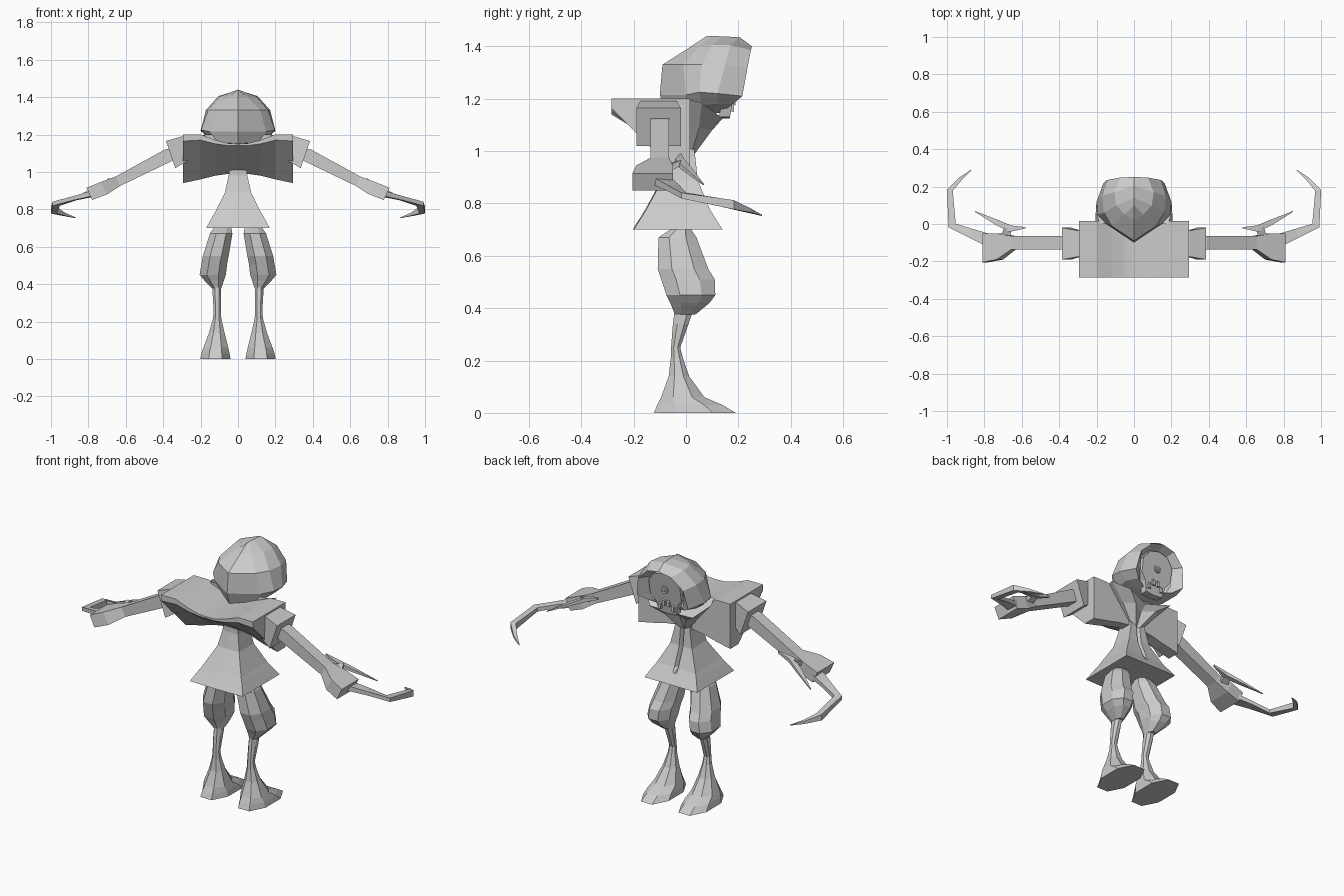
import bpy, bmesh, math
from mathutils import Vector

grey = bpy.data.materials.new("plain_grey")
grey.diffuse_color = (0.6, 0.6, 0.6, 1)


def finish(name, bm, mirror=True):
    bmesh.ops.remove_doubles(bm, verts=bm.verts, dist=0.0005)
    bmesh.ops.recalc_face_normals(bm, faces=bm.faces)
    me = bpy.data.meshes.new(name)
    bm.to_mesh(me)
    bm.free()
    me.materials.append(grey)
    ob = bpy.data.objects.new(name, me)
    bpy.context.collection.objects.link(ob)
    if mirror:
        mod = ob.modifiers.new("mirror", "MIRROR")
        mod.use_clip = True
    return ob


def loft(name, rings, closed=True, cap_start=True, cap_end=True, mirror=True):
    """Skin a list of equal-length point rings."""
    bm = bmesh.new()
    vs = [[bm.verts.new(p) for p in r] for r in rings]
    n = len(vs[0])
    for a, b in zip(vs, vs[1:]):
        for i in range(n if closed else n - 1):
            j = (i + 1) % n
            bm.faces.new((a[i], a[j], b[j], b[i]))
    if cap_start:
        bm.faces.new(vs[0])
    if cap_end:
        bm.faces.new(vs[-1])
    return finish(name, bm, mirror)


def octagon(z, x0, x1, y0, y1, c=0.28):
    dx, dy = (x1 - x0) * c, (y1 - y0) * c
    return [(x0 + dx, y0, z), (x1 - dx, y0, z), (x1, y0 + dy, z), (x1, y1 - dy, z),
            (x1 - dx, y1, z), (x0 + dx, y1, z), (x0, y1 - dy, z), (x0, y0 + dy, z)]


def blade(name, path):
    """Tapering four-sided claw; path holds (x, y, z, width, height)."""
    pts = [Vector(p[:3]) for p in path]
    rings = []
    for i, p in enumerate(path):
        t = pts[min(i + 1, len(pts) - 1)] - pts[max(i - 1, 0)]
        side = t.cross(Vector((0, 0, 1))).normalized() * p[3] / 2
        up = Vector((0, 0, p[4] / 2))
        rings.append([pts[i] + side + up, pts[i] - side + up,
                      pts[i] - side - up, pts[i] + side - up])
    return loft(name, rings)


# Baggy breeches, shin and foot
loft("breeches", [octagon(*s) for s in (
    (0.70, 0.035, 0.13, -0.06, 0.02), (0.67, 0.03, 0.15, -0.105, 0.04),
    (0.55, 0.05, 0.188, -0.108, 0.085), (0.51, 0.058, 0.195, -0.095, 0.11),
    (0.45, 0.065, 0.205, -0.075, 0.112), (0.42, 0.075, 0.18, -0.06, 0.09),
    (0.375, 0.09, 0.135, -0.042, 0.035))])
loft("shin_and_foot", [octagon(*s) for s in (
    (0.40, 0.09, 0.135, -0.042, 0.03), (0.34, 0.09, 0.135, -0.05, 0.01),
    (0.25, 0.092, 0.13, -0.057, -0.022), (0.21, 0.088, 0.135, -0.058, -0.012),
    (0.14, 0.072, 0.155, -0.066, 0.012), (0.06, 0.052, 0.185, -0.095, 0.07),
    (0.03, 0.045, 0.195, -0.11, 0.14), (0.0, 0.04, 0.202, -0.122, 0.19))])

# Tunic with a flared skirt and a shallow front slit
tunic = []
for z, w, yb, yf in ((1.02, 0.045, -0.07, 0.03), (0.98, 0.05, -0.07, 0.035),
                     (0.89, 0.07, -0.09, 0.045), (0.78, 0.125, -0.15, 0.09),
                     (0.755, 0.14, -0.165, 0.105), (0.70, 0.17, -0.20, 0.14)):
    slit = 0.03 if z > 0.76 else 0
    tunic.append([(-w, yb, z), (0, yb - 0.004, z), (w, yb, z), (w, yf, z),
                  (0.012, yf, z), (0, yf - slit, z), (-0.012, yf, z), (-w, yf, z)])
loft("tunic", tunic, mirror=False)

# Broad wedge-shaped shoulder cape
loft("shoulder_cape", [
    [(x, -0.285, zt), (x, 0.015, zt), (x, 0.015, zb), (x, yb, zb), (x, -0.285, zt - lip)]
    for x, zt, zb, yb, lip in ((0, 1.15, 0.99, -0.04, 0.01), (0.05, 1.152, 0.99, -0.04, 0.012),
                               (0.12, 1.17, 0.98, -0.045, 0.02), (0.20, 1.20, 0.96, -0.055, 0.03),
                               (0.295, 1.20, 0.94, -0.06, 0.035))], cap_start=False)

# Collar sweeping up from the breastbone to under the hood
loft("collar", [
    [(0, 0.0, 0.985), (0.02, 0.0, 0.985), (0.03, 0.02, 0.985), (0.012, 0.03, 0.985), (0, 0.02, 0.985)],
    [(0, 0.0, 1.09), (0.10, 0.0, 1.09), (0.12, 0.05, 1.09), (0.07, 0.10, 1.08), (0, 0.06, 1.07)],
    [(0, 0.0, 1.20), (0.18, 0.0, 1.20), (0.205, 0.06, 1.185), (0.14, 0.14, 1.125), (0, 0.10, 1.10)]],
    cap_start=False)

# Short flared sleeve: (top x, bottom x, y range, bottom z, top z)
def sections(data):
    return [[(xt, y0, zt), (xt, y1, zt), (xb, y1, zb), (xb, y0, zb)]
            for xt, xb, y0, y1, zb, zt in data]

loft("sleeve", sections(((0.26, 0.26, -0.17, -0.03, 1.06, 1.195),
                         (0.30, 0.285, -0.175, -0.035, 1.05, 1.19),
                         (0.385, 0.335, -0.19, -0.02, 1.02, 1.165))))
# Thin arm widening into a cuff
loft("arm_and_cuff", sections(((0.34, 0.33, -0.135, -0.065, 1.07, 1.13),
                               (0.39, 0.36, -0.135, -0.065, 1.055, 1.12),
                               (0.655, 0.63, -0.135, -0.065, 0.925, 0.975),
                               (0.735, 0.70, -0.19, -0.05, 0.88, 0.945),
                               (0.81, 0.78, -0.205, -0.05, 0.85, 0.915))))
# Long hooked claw
blade("hook_claw", ((0.77, -0.09, 0.885, 0.07, 0.03), (0.87, -0.05, 0.86, 0.05, 0.022),
                    (0.972, -0.008, 0.83, 0.042, 0.022), (0.985, 0.18, 0.795, 0.032, 0.035),
                    (0.93, 0.24, 0.773, 0.02, 0.016), (0.87, 0.288, 0.755, 0.004, 0.004)))
# Thumb spike with its stub
blade("thumb_spike", ((0.58, -0.02, 0.985, 0.006, 0.012), (0.66, -0.025, 0.96, 0.035, 0.022),
                      (0.74, 0.012, 0.925, 0.028, 0.016), (0.85, 0.067, 0.872, 0.004, 0.004)))
blade("thumb_stub", ((0.69, -0.08, 0.93, 0.05, 0.03), (0.675, -0.025, 0.955, 0.04, 0.02)))

# Hood: levels from crown to underside, each running back to front then inside
crown = [(0, 0.08, 1.44), (0, 0.10, 1.44), (0, 0.14, 1.438), (0, 0.205, 1.435),
         (0, 0.252, 1.40), (0, 0.20, 1.38)]
upper = [(0, 0.02, 1.40), (0.05, 0.05, 1.40), (0.095, 0.10, 1.405), (0.105, 0.17, 1.405),
         (0.075, 0.248, 1.385), (0.06, 0.19, 1.37)]
middle = [(0, -0.09, 1.33), (0.12, -0.01, 1.33), (0.16, 0.06, 1.33), (0.172, 0.15, 1.33),
          (0.145, 0.235, 1.32), (0.105, 0.185, 1.32)]
lower = [(0, -0.10, 1.215), (0.15, 0.0, 1.215), (0.197, 0.05, 1.225), (0.20, 0.12, 1.22),
         (0.165, 0.215, 1.21), (0.105, 0.175, 1.21)]
base = [(0, -0.08, 1.15), (0.11, 0.0, 1.16), (0.15, 0.06, 1.175), (0.155, 0.12, 1.18),
        (0.12, 0.18, 1.18), (0.09, 0.16, 1.18)]
under = [(0, y, 1.145) for y in (-0.08, 0.0, 0.05, 0.10, 0.13, 0.145)]
loft("hood", [crown, upper, middle, lower, base, under], closed=False,
     cap_start=False, cap_end=False)

# Face plate leaning inside the hood, narrowing to the chin
outline = ((0, 1.375), (0.06, 1.36), (0.10, 1.31), (0.10, 1.23), (0.07, 1.19), (0.055, 1.13), (0, 1.125))
def face_y(z):
    return 0.155 + (z - 1.125) * 0.18
loft("face_plate", [[(x, face_y(z) + d, z) for x, z in outline] for d in (-0.03, 0.012)])


# Single round eye with a raised pupil
def disc(r, d, z=1.275):
    return [(r * math.cos(i * math.pi / 4), face_y(z) + d, z + r * math.sin(i * math.pi / 4))
            for i in range(8)]
loft("eye", [disc(0.022, 0.005), disc(0.022, 0.02), disc(0.012, 0.02), disc(0.010, 0.026)],
     mirror=False)

# Jaw teeth
for i, (x, z) in enumerate(((0.015, 1.20), (0.042, 1.175))):
    blade("tooth_%d" % (i + 1), ((x, face_y(z), z, 0.022, 0.045),
                                 (x, face_y(z) + 0.02, z - 0.01, 0.016, 0.03)))
